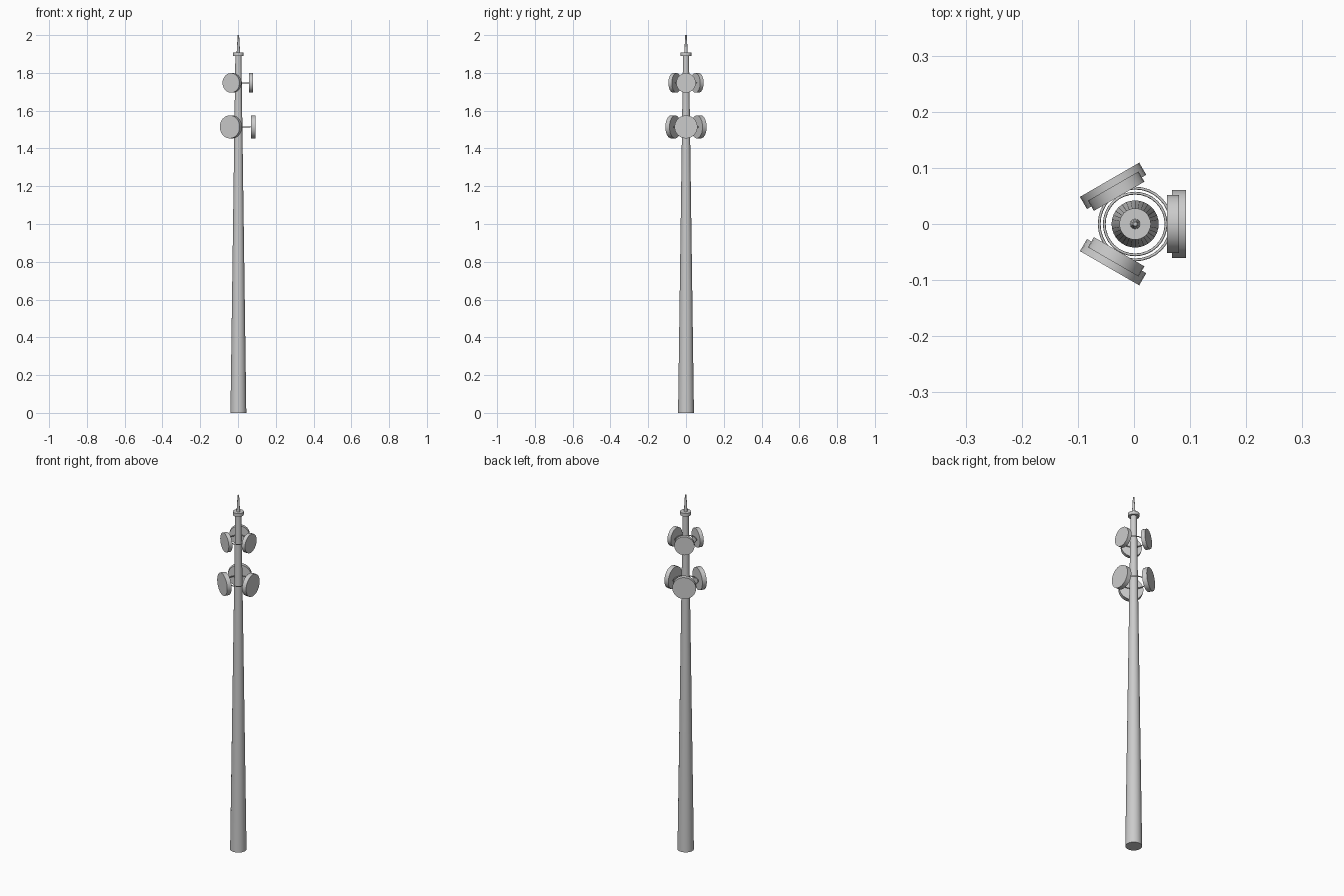
import bpy
from math import radians, cos, sin

if "Cube" in bpy.data.objects:
    bpy.data.objects.remove(bpy.data.objects["Cube"])

AXIS_X = 0.002  # mast axis, so the whole model is centred on x = 0


def cone(name, r1, r2, z0, z1, sides):
    bpy.ops.mesh.primitive_cone_add(vertices=sides, radius1=r1, radius2=r2, depth=z1 - z0,
                                    location=(AXIS_X, 0, (z0 + z1) / 2))
    ob = bpy.context.object
    ob.name = name
    bpy.ops.object.shade_smooth_by_angle(angle=radians(30))
    return ob


def antenna_level(label, z, dish_r, near, far):
    # thin mounting ring touching the backs of the dishes
    bpy.ops.mesh.primitive_torus_add(major_radius=near - 0.002, minor_radius=0.0025,
                                     major_segments=32, minor_segments=6,
                                     location=(AXIS_X, 0, z))
    bpy.context.object.name = label + "_mounting_ring"
    bpy.ops.object.shade_smooth_by_angle(angle=radians(65))
    # three drum dishes facing outward
    for i in range(3):
        a = radians(120 * i)
        d = (near + far) / 2
        bpy.ops.mesh.primitive_cylinder_add(vertices=24, radius=dish_r, depth=far - near,
                                            location=(AXIS_X + d * cos(a), d * sin(a), z),
                                            rotation=(0, radians(90), a))
        bpy.context.object.name = f"{label}_dish_{i + 1}"
        bpy.ops.object.shade_smooth_by_angle(angle=radians(30))


# tapered mast, top flange and lightning rod
cone("mast", 0.042, 0.016, 0, 1.89, 32)
cone("top_flange", 0.028, 0.028, 1.89, 1.908, 32)
cone("lightning_rod", 0.009, 0.004, 1.908, 2.0, 12)

# two levels of dishes
antenna_level("lower", 1.514, 0.061, 0.066, 0.091)
antenna_level("upper", 1.747, 0.052, 0.057, 0.078)
